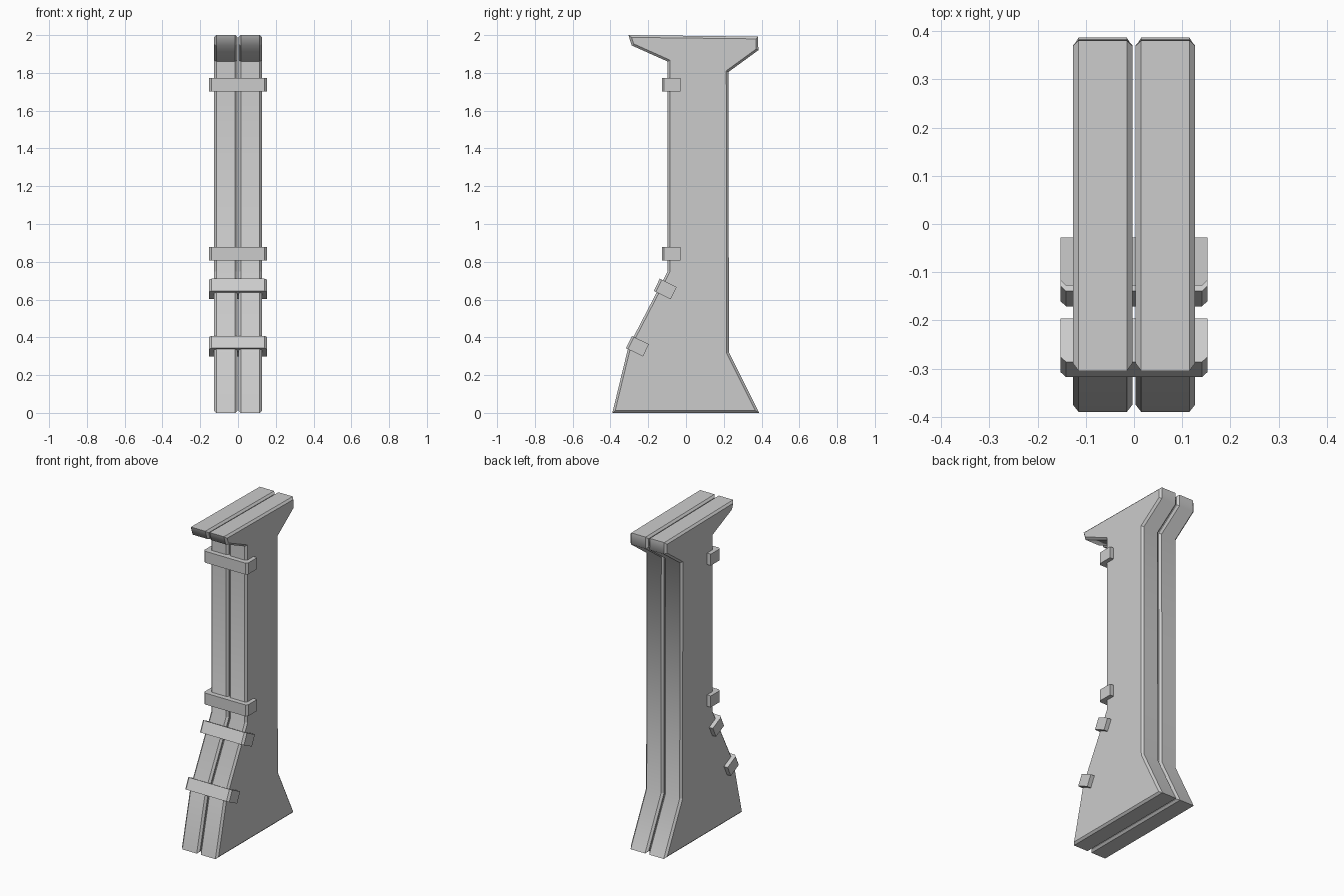
import bpy, bmesh, math
from mathutils import Matrix

cube = bpy.data.objects.get("Cube")
if cube:
    bpy.data.objects.remove(cube, do_unlink=True)

# Single plain grey
grey = bpy.data.materials.new("plain_grey")
grey.use_nodes = True
colour = (0.6, 0.6, 0.6, 1)
grey.diffuse_color = colour
grey.node_tree.nodes["Principled BSDF"].inputs["Base Color"].default_value = colour

CHAMFER = 0.012


def add_object(name, bm):
    bmesh.ops.recalc_face_normals(bm, faces=bm.faces)
    mesh = bpy.data.meshes.new(name)
    bm.to_mesh(mesh)
    bm.free()
    mesh.materials.append(grey)
    obj = bpy.data.objects.new(name, mesh)
    bpy.context.collection.objects.link(obj)
    return obj


# Side outline of the pillar as (y, z)
OUTLINE = [(-0.39, 0), (0.387, 0), (0.227, 0.32), (0.225, 1.805),
           (0.383, 1.92), (0.381, 1.992), (-0.305, 2.0), (-0.287, 1.945),
           (-0.097, 1.86), (-0.097, 0.75), (-0.305, 0.35)]


def slab(name, x0, x1):
    bm = bmesh.new()
    base = bm.faces.new([bm.verts.new((x0, y, z)) for y, z in OUTLINE])
    ext = bmesh.ops.extrude_face_region(bm, geom=[base])
    moved = [v for v in ext["geom"] if isinstance(v, bmesh.types.BMVert)]
    bmesh.ops.translate(bm, verts=moved, vec=(x1 - x0, 0, 0))
    bmesh.ops.recalc_face_normals(bm, faces=bm.faces)
    # Chamfer the rim of both side faces
    rims = [e for e in bm.edges if abs(e.verts[0].co.x - e.verts[1].co.x) < 1e-5]
    bmesh.ops.bevel(bm, geom=rims, offset=CHAMFER, segments=1,
                    affect='EDGES', clamp_overlap=True)
    bm.normal_update()
    # Smooth the edge strip along its bends, keep chamfers crisp
    for f in bm.faces:
        f.smooth = abs(f.normal.x) < 0.1
    for e in bm.edges:
        strip = all(f.smooth for f in e.link_faces)
        e.smooth = strip and e.calc_face_angle(0) < math.radians(60)
    return add_object(name, bm)


slab("left_slab", 0.003, 0.127)
slab("right_slab", -0.127, -0.003)


# Clamp bands: boxes with chamfered front corners, pitched to the front slope
def band(name, y, z, tilt):
    hx, hy, hz = 0.153, 0.05, 0.036
    plan = [(-hx, hy), (-hx, CHAMFER - hy), (CHAMFER - hx, -hy),
            (hx - CHAMFER, -hy), (hx, CHAMFER - hy), (hx, hy)]
    bm = bmesh.new()
    base = bm.faces.new([bm.verts.new((px, py, -hz)) for px, py in plan])
    ext = bmesh.ops.extrude_face_region(bm, geom=[base])
    moved = [v for v in ext["geom"] if isinstance(v, bmesh.types.BMVert)]
    bmesh.ops.translate(bm, verts=moved, vec=(0, 0, 2 * hz))
    bm.transform(Matrix.Translation((0, y, z))
                 @ Matrix.Rotation(math.radians(tilt), 4, 'X'))
    return add_object(name, bm)


band("top_band", -0.078, 1.737, 0)
band("middle_band", -0.078, 0.843, 0)
band("upper_slope_band", -0.11, 0.656, -26)
band("lower_slope_band", -0.257, 0.353, -26)
